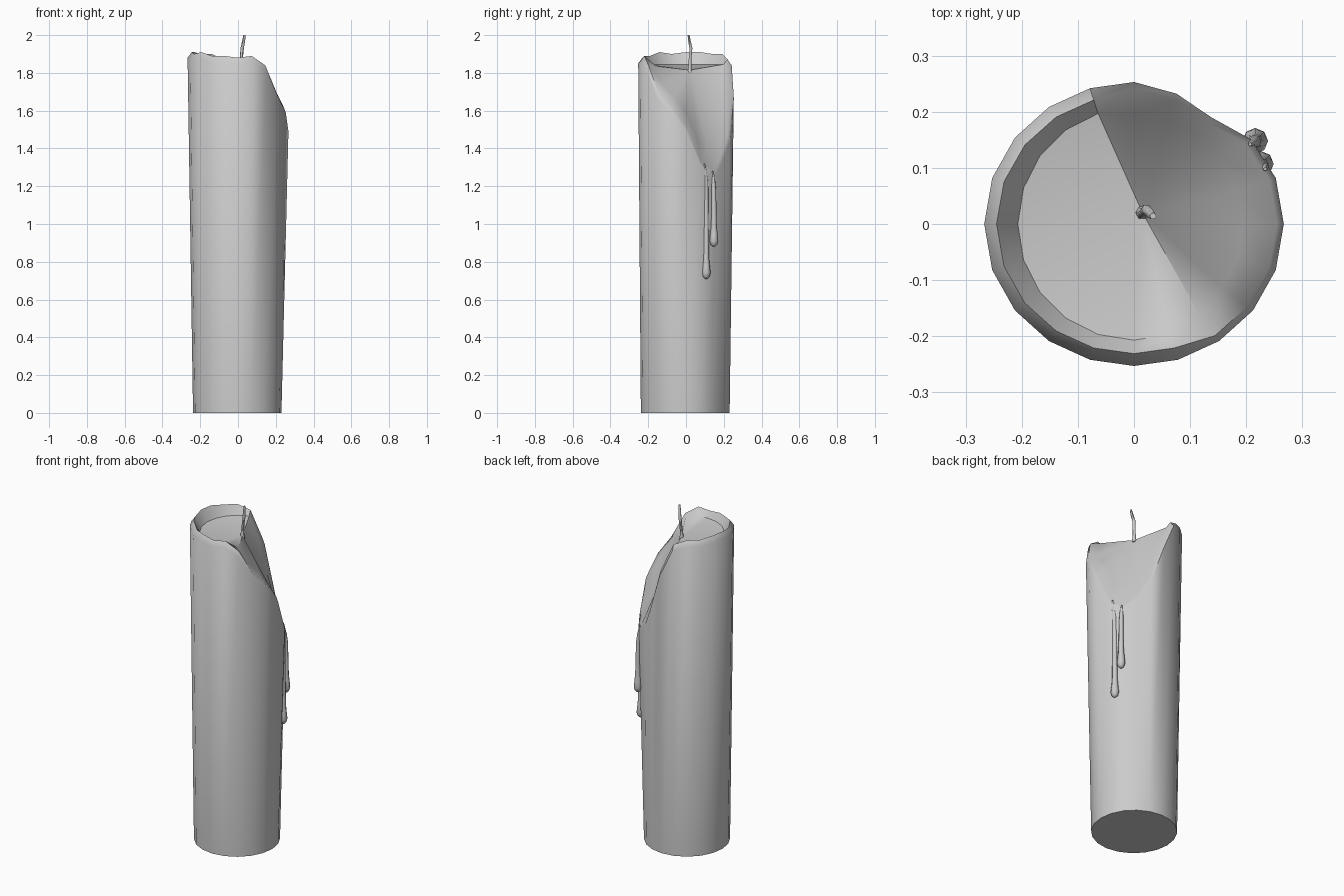
import bpy, bmesh
from math import sin, cos, pi, radians

if "Cube" in bpy.data.objects:
    bpy.data.objects.remove(bpy.data.objects["Cube"])


def finish(name, bm, angle):
    bmesh.ops.recalc_face_normals(bm, faces=bm.faces[:])
    mesh = bpy.data.meshes.new(name)
    bm.to_mesh(mesh)
    bm.free()
    obj = bpy.data.objects.new(name, mesh)
    bpy.context.collection.objects.link(obj)
    bpy.ops.object.select_all(action='DESELECT')
    obj.select_set(True)
    bpy.context.view_layer.objects.active = obj
    bpy.ops.object.shade_smooth_by_angle(angle=radians(angle))
    return obj


def bridge(bm, a, b):
    n = len(a)
    for i in range(n):
        bm.faces.new((a[i], a[(i + 1) % n], b[(i + 1) % n], b[i]))


def tube(name, path, sides):
    """Round strand through (x, y, z, radius) points with closed ends."""
    bm = bmesh.new()
    rings = [[bm.verts.new((x + r * cos(2 * pi * k / sides), y + r * sin(2 * pi * k / sides), z))
              for k in range(sides)] for x, y, z, r in path]
    for a, b in zip(rings, rings[1:]):
        bridge(bm, a, b)
    bm.faces.new(rings[0])
    bm.faces.new(rings[-1])
    return finish(name, bm, 60)


# Candle body: rim height at every 18 degrees, melted away at the back right
heights = [1.52, 1.33, 1.28, 1.35, 1.47, 1.70, 1.87, 1.90, 1.90, 1.91,
           1.91, 1.90, 1.91, 1.89, 1.89, 1.88, 1.89, 1.84, 1.70, 1.62]
dents = {2: 0.005, 3: 0.023, 4: 0.010}
SIDES = len(heights)
bm = bmesh.new()
base, wall, crest, inner = [], [], [], []
for i, h in enumerate(heights):
    a = 2 * pi * i / SIDES
    c, s = cos(a), sin(a)
    r = 0.253 + 0.014 * c * c - dents.get(i, 0)
    full = h > 1.86
    base.append(bm.verts.new((0.234 * c - 0.004, 0.235 * s - 0.004, 0)))
    wall.append(bm.verts.new((r * c, r * s, h - 0.03)))
    rc = r - (0.022 if full else 0.012)
    crest.append(bm.verts.new((rc * c, rc * s, h)))
    ri = 0.207 if full else 0.195
    zi = 1.845 if full else 1.82 - (1.82 - h) * 0.76
    inner.append(bm.verts.new((ri * c, ri * s, zi)))
for lo, hi in ((base, wall), (wall, crest), (crest, inner)):
    bridge(bm, lo, hi)
bm.faces.new(base)
# Melted bowl running to the wick
centre = bm.verts.new((0.015, 0.02, 1.815))
for i in range(SIDES):
    bm.faces.new((inner[i], inner[(i + 1) % SIDES], centre))
finish("candle_body", bm, 42)

# Wick
tube("wick", [(0.015, 0.02, 1.80, 0.015), (0.015, 0.02, 1.83, 0.010),
              (0.018, 0.022, 1.88, 0.008), (0.022, 0.026, 1.93, 0.009),
              (0.030, 0.018, 1.97, 0.008), (0.034, 0.014, 2.00, 0.006)], 6)

# Wax drips below the spill: (top x, y, z), (bottom x, y, z)
for name, top, end in (("long_wax_drip", (0.234, 0.098, 1.32), (0.226, 0.107, 0.71)),
                       ("short_wax_drip", (0.207, 0.142, 1.28), (0.216, 0.148, 0.88))):
    length = top[2] - end[2]
    # distance below the top, radius
    profile = [(0, 0.003), (0.05, 0.010), (0.10, 0.012), (length * 0.5, 0.013),
               (length - 0.11, 0.015), (length - 0.06, 0.020), (length - 0.03, 0.023),
               (length - 0.01, 0.017), (length, 0.006)]
    path = []
    for d, r in profile:
        t = min(1, d / 0.12)
        path.append((top[0] + (end[0] - top[0]) * t, top[1] + (end[1] - top[1]) * t, top[2] - d, r))
    tube(name, path, 8)
